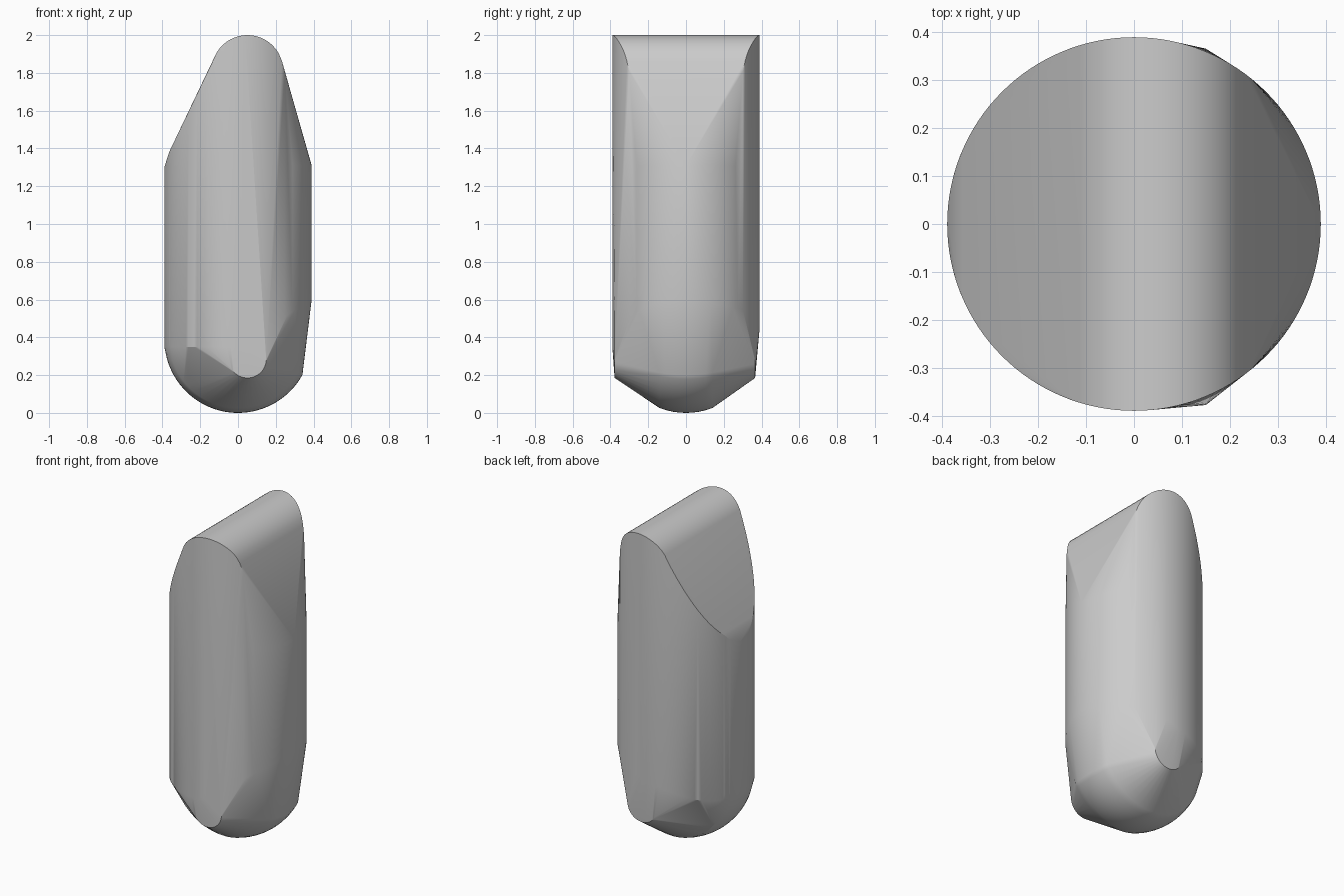
import bpy, bmesh
from math import sin, cos, pi, radians, sqrt

cube = bpy.data.objects.get("Cube")
if cube:
    bpy.data.objects.remove(cube, do_unlink=True)

R = 0.39            # body radius
RIDGE_X, RIDGE_Z, RIDGE_R = 0.05, 1.81, 0.19


def roof(x):
    """Height of the rounded roof ridge and its two slopes."""
    if x < -0.365:
        return 1.38 + (x + 0.365) * 3.2
    if x < -0.12:
        return 1.89 + (x + 0.12) * 2.08
    if x < 0.233:
        return RIDGE_Z + sqrt(RIDGE_R ** 2 - (x - RIDGE_X) ** 2)
    if x < 0.25:
        return 1.86 - (x - 0.233) * 3.55
    return 1.31


def skirt(a):
    """Height where the upright wall starts to turn under."""
    return 0.35 + 0.25 * max(0, cos(a)) + 0.1 * max(0, sin(a)) ** 4


points = []

# Upright round wall, cut by the roof above and the skirt below
steps = 128
for i in range(steps):
    a = 2 * pi * i / steps
    x, y = R * cos(a), R * sin(a)
    points += [(x, y, roof(x)), (x, y, skirt(a))]

# Bottom bowl: a slice of a sphere, longer on the right-hand side
for j in range(9):
    y = -0.14 + 0.28 * j / 8
    r = sqrt(R * R - y * y)
    for i in range(41):
        a = pi + i * radians(151) / 40
        points.append((r * cos(a), y, R + r * sin(a)))

# Small round pads low on the front and back
for y in (-0.378, 0.366):
    for i in range(25):
        a = pi + pi * i / 24
        points.append((0.05 + 0.1 * cos(a), y, 0.285 + 0.1 * sin(a)))

# Wrap one convex skin around everything
bm = bmesh.new()
for p in points:
    bm.verts.new(p)
hull = bmesh.ops.convex_hull(bm, input=bm.verts[:])
loose = {g for g in hull["geom_interior"] + hull["geom_unused"]
         if isinstance(g, bmesh.types.BMVert) and g.is_valid}
bmesh.ops.delete(bm, geom=list(loose), context="VERTS")
bmesh.ops.dissolve_limit(bm, angle_limit=radians(0.5), verts=bm.verts[:], edges=bm.edges[:])
bmesh.ops.recalc_face_normals(bm, faces=bm.faces[:])
mesh = bpy.data.meshes.new("body_hull")
bm.to_mesh(mesh)
bm.free()
body = bpy.data.objects.new("body_hull", mesh)
bpy.context.collection.objects.link(body)

# Plain grey finish
grey = bpy.data.materials.new("plain_grey")
grey.use_nodes = True
colour = (0.6, 0.6, 0.6, 1)
grey.diffuse_color = colour
grey.node_tree.nodes["Principled BSDF"].inputs["Base Color"].default_value = colour
mesh.materials.append(grey)

bpy.ops.object.select_all(action="DESELECT")
body.select_set(True)
bpy.context.view_layer.objects.active = body
bpy.ops.object.shade_smooth_by_angle(angle=radians(25))
